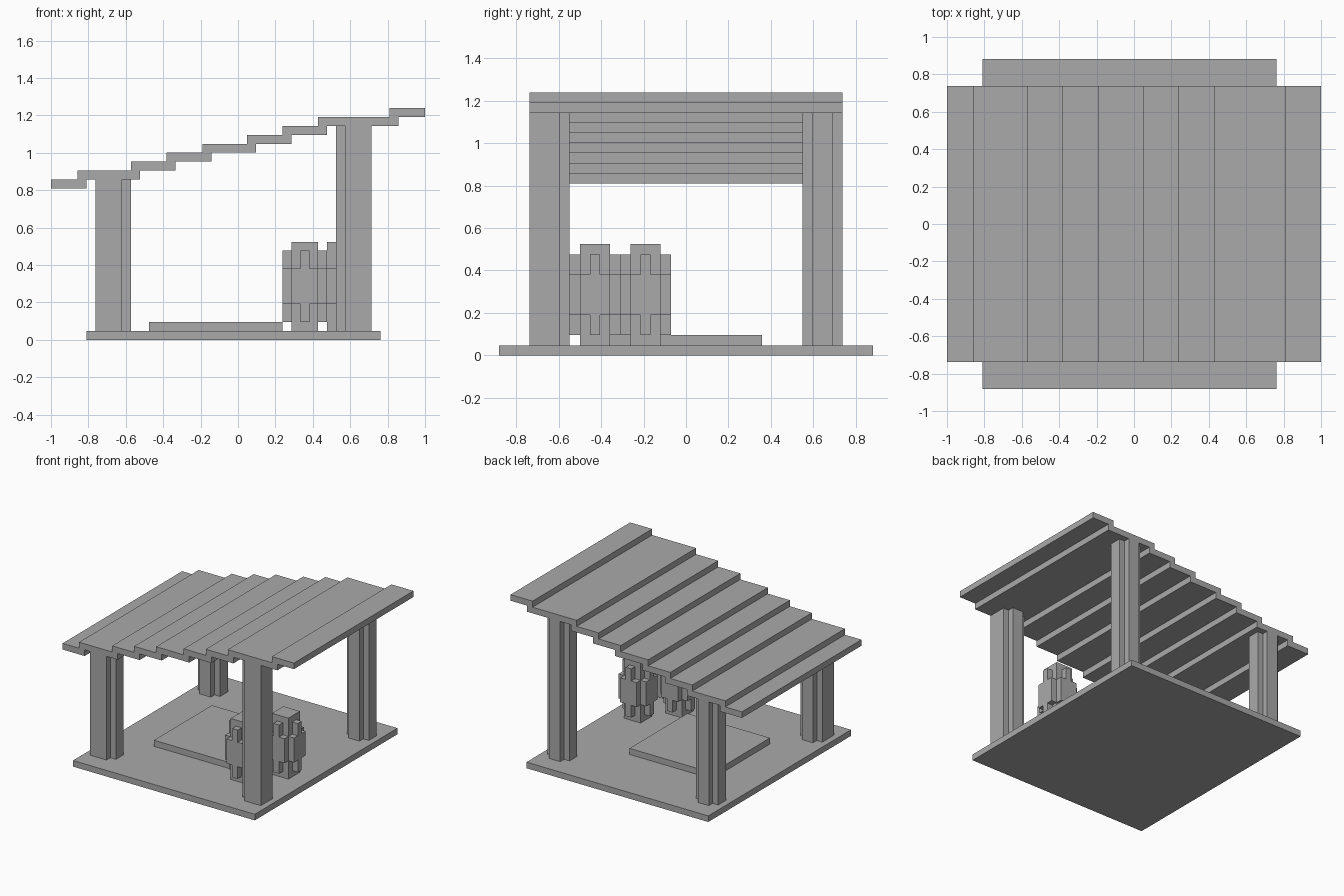
import bpy
import bmesh

UNIT = 1 / 21            # side of one building block
ORIGIN = (21, 18.5)      # block grid position of the model centre

cube = bpy.data.objects.get("Cube")
if cube:
    bpy.data.objects.remove(cube, do_unlink=True)

grey = bpy.data.materials.new("plain_grey")
grey.use_nodes = True
color = (0.4, 0.4, 0.4, 1)
grey.diffuse_color = color
for node in grey.node_tree.nodes:
    if node.type == 'BSDF_PRINCIPLED':
        node.inputs["Base Color"].default_value = color


def plan(x0, x1, y0, y1, notched=()):
    """Rectangle outline, with a one-block square cut from the listed corners."""
    points = []
    for sx, sy in ((-1, -1), (1, -1), (1, 1), (-1, 1)):
        x, y = (x0 if sx < 0 else x1), (y0 if sy < 0 else y1)
        if (sx, sy) in notched:
            step = [(x, y - sy), (x - sx, y - sy), (x - sx, y)]
            points += step if sx == sy else step[::-1]
        else:
            points.append((x, y))
    return points


def prism(bm, outline, z0, z1):
    """Extrude a plan outline between two heights, in blocks."""
    verts = [bm.verts.new(((x - ORIGIN[0]) * UNIT, (y - ORIGIN[1]) * UNIT, z0 * UNIT))
             for x, y in outline]
    base = bm.faces.new(verts)
    result = bmesh.ops.extrude_face_region(bm, geom=[base], use_keep_orig=True)
    for v in result["geom"]:
        if isinstance(v, bmesh.types.BMVert):
            v.co.z = z1 * UNIT


def part(name, *prisms):
    bm = bmesh.new()
    for outline, z0, z1 in prisms:
        prism(bm, outline, z0, z1)
    bmesh.ops.recalc_face_normals(bm, faces=bm.faces)
    mesh = bpy.data.meshes.new(name)
    bm.to_mesh(mesh)
    bm.free()
    mesh.materials.append(grey)
    bpy.context.collection.objects.link(bpy.data.objects.new(name, mesh))


CORNERS = {(-1, -1), (1, -1), (1, 1), (-1, 1)}

# Floor and raised platform
part("floor", (plan(4, 37, 0, 37), 0, 1))
part("platform", (plan(11, 26, 11, 26), 1, 2))

# Posts: round at the back, square outer corner at the front
for side, x, top in ((-1, 5, 18), (1, 32, 24)):
    height = "low" if side < 0 else "tall"
    part("front_post_" + height, (plan(x, x + 4, 3, 7, CORNERS - {(side, -1)}), 1, top))
    part("back_post_" + height, (plan(x, x + 4, 30, 34, CORNERS), 1, top))

# Stepped roof boards, each one block higher than the last
boards = [(0, 4), (3, 10), (9, 14), (13, 18), (17, 23), (22, 27), (26, 31), (30, 39), (38, 42)]
for i, (x0, x1) in enumerate(boards):
    part(f"roof_board_{i + 1}", (plan(x0, x1, 3, 34), 17 + i, 18 + i))

# Barrels: square core, wide waist, and a stave in the middle of each side
for name, x, y in (("front_barrel", 26, 7), ("back_barrel", 30, 12)):
    pieces = [(plan(x + 1, x + 4, y + 1, y + 4), 1, 11),
              (plan(x, x + 5, y, y + 5, CORNERS), 4, 8)]
    for dx, dy in ((0, 2), (4, 2), (2, 0), (2, 4)):
        stave = plan(x + dx, x + dx + 1, y + dy, y + dy + 1)
        pieces += [(stave, 2, 4), (stave, 8, 10)]
    part(name, *pieces)
